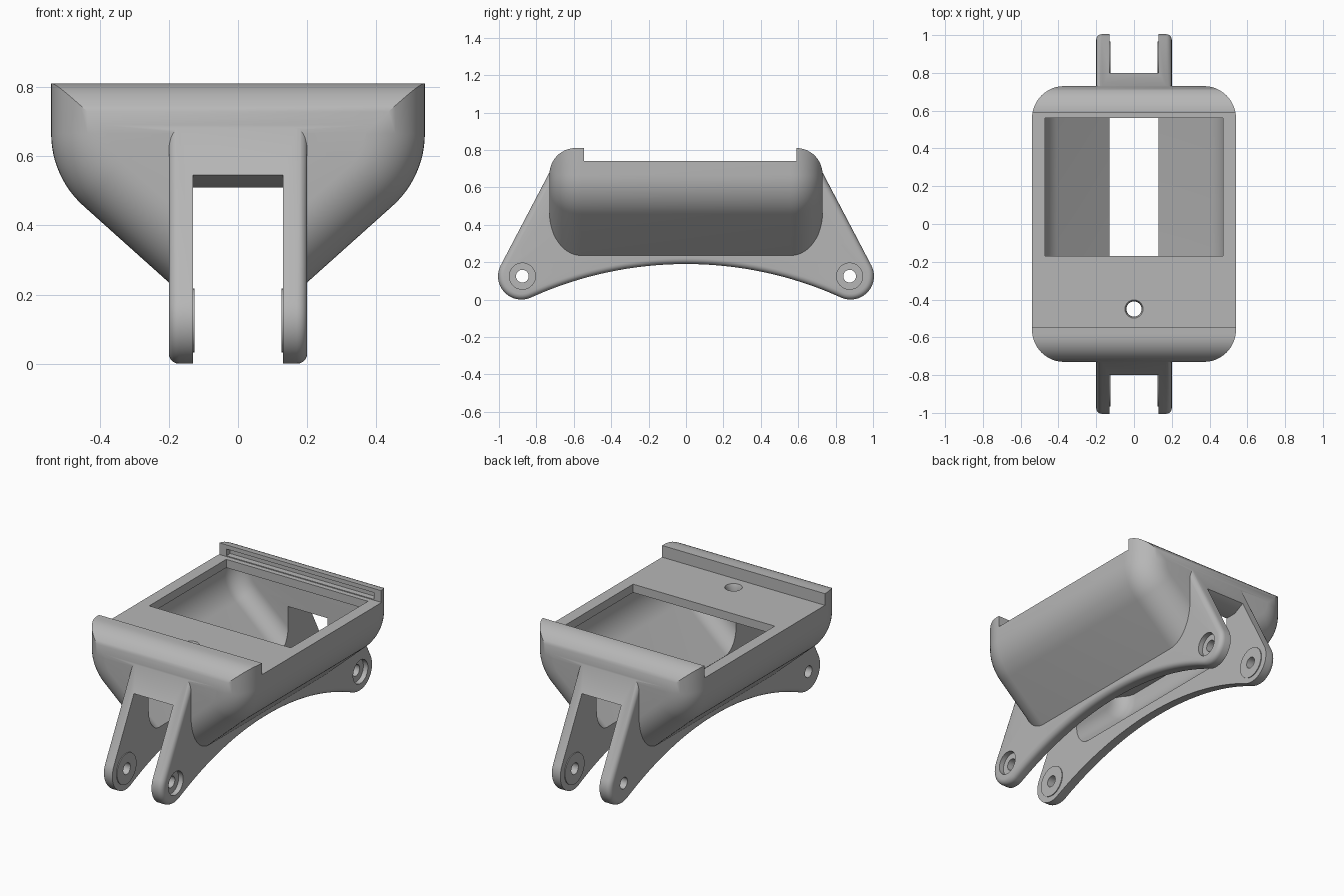
import bpy, bmesh, math
from mathutils import Matrix

if "Cube" in bpy.data.objects:
    bpy.data.objects.remove(bpy.data.objects["Cube"])

grey = bpy.data.materials.new("matte grey")
grey.diffuse_color = (0.47, 0.47, 0.47, 1)
grey.use_nodes = True
grey.node_tree.nodes["Principled BSDF"].inputs["Base Color"].default_value = grey.diffuse_color


def finish(name, bm):
    bmesh.ops.recalc_face_normals(bm, faces=bm.faces[:])
    me = bpy.data.meshes.new(name)
    bm.to_mesh(me)
    bm.free()
    me.materials.append(grey)
    ob = bpy.data.objects.new(name, me)
    bpy.context.collection.objects.link(ob)
    return ob


def loft(name, rings):
    """Skin a stack of equal rings and cap both ends."""
    bm = bmesh.new()
    rs = [[bm.verts.new(p) for p in r] for r in rings]
    n = len(rs[0])
    for a, b in zip(rs, rs[1:]):
        for i in range(n):
            bm.faces.new((a[i], a[(i + 1) % n], b[(i + 1) % n], b[i]))
    bm.faces.new(rs[0])
    bm.faces.new(rs[-1])
    return finish(name, bm)


def prism(name, yz, hx):
    return loft(name, [[(x, y, z) for y, z in yz] for x in (-hx, hx)])


def box(name, x, y0, y1, z0, z1):
    return prism(name, [(y0, z0), (y1, z0), (y1, z1), (y0, z1)], x)


def rod(name, axis, c, r1, r2, length):
    bm = bmesh.new()
    rot = Matrix.Rotation(math.pi / 2, 4, 'Y') if axis == 'X' else Matrix()
    bmesh.ops.create_cone(bm, cap_ends=True, segments=40, radius1=r1, radius2=r2,
                          depth=length, matrix=Matrix.Translation(c) @ rot)
    return finish(name, bm)


def combine(ob, tool, op):
    """Apply one boolean and discard the tool."""
    m = ob.modifiers.new("cut", 'BOOLEAN')
    m.operation, m.solver, m.object = op, 'EXACT', tool
    bpy.context.view_layer.objects.active = ob
    bpy.ops.object.modifier_apply(modifier=m.name)
    bpy.data.objects.remove(tool, do_unlink=True)


def hull(name, base, top, half, r, rt):
    """Tapered trough with rounded ends; base insets the whole cross-section."""
    half_rings = []
    for k in range(13):
        a = math.pi / 2 * k / 12
        y = half - r + r * math.cos(a)
        d = base + r * (1 - math.sin(a))
        t = max(0, y - (half - rt))
        dt = rt - math.sqrt(max(0, rt * rt - t * t))
        side = [(0.54 - d, top - dt)]
        rad = 0.28 - d
        for i in range(13):
            b = math.radians(48.2) * i / 12
            side.append((0.26 + rad * math.cos(b), 0.665 - rad * math.sin(b)))
        ex, ez = side[-1]
        x_end = 0.18 if base == 0 else 0.1
        side.append((x_end, ez - (ex - x_end) * 0.896))
        pts = side + [(-x, z) for x, z in reversed(side)]
        half_rings.append((y, pts))
    order = [(-y, p) for y, p in half_rings] + [(y, p) for y, p in reversed(half_rings)]
    return loft(name, [[(x, y, z) for x, z in p] for y, p in order])


# Trough-shaped body with raised end lips
body = hull("bracket_body", 0, 0.81, 0.73, 0.17, 0.14)

# Arched leg block: eye ends, slanted shoulders, curved underside
half = [(0.709, 0.72)]
for i in range(21):
    a = math.radians(28 + (-114.4 - 28) * i / 20)
    half.append((0.88 + 0.125 * math.cos(a), 0.125 + 0.125 * math.sin(a)))
end = math.asin(0.828 / 2.008)
for i in range(1, 16):
    a = end * (1 - i / 16)
    half.append((2.008 * math.sin(a), -1.818 + 2.008 * math.cos(a)))
legs = prism("legs", half + [(0, 0.19)] + [(-y, z) for y, z in reversed(half)], 0.2)
bev = legs.modifiers.new("round", 'BEVEL')
bev.width, bev.segments, bev.limit_method = 0.03, 5, 'ANGLE'
bev.angle_limit = math.radians(60)
bpy.context.view_layer.objects.active = legs
bpy.ops.object.modifier_apply(modifier=bev.name)
combine(body, legs, 'UNION')

# Hollow interior, channel between the legs, deck between the lips
combine(body, hull("cavity", 0.06, 0.69, 0.66, 0.1, 0.03), 'DIFFERENCE')
channel = [(-1.1, -0.1), (1.1, -0.1), (1.1, 0.695), (0.73, 0.51), (-0.73, 0.51), (-1.1, 0.695)]
combine(body, prism("channel", channel, 0.13), 'DIFFERENCE')
combine(body, box("deck_cut", 1, -0.545, 0.59, 0.74, 1), 'DIFFERENCE')

# Deck window, lip groove and countersunk screw hole
combine(body, box("window", 0.47, -0.17, 0.56, 0.6, 0.9), 'DIFFERENCE')
combine(body, box("lip_groove", 0.49, 0.57, 0.625, 0.745, 0.785), 'DIFFERENCE')
combine(body, rod("screw_hole", 'Z', (0, -0.45, 0.7), 0.04, 0.04, 0.2), 'DIFFERENCE')
combine(body, rod("countersink", 'Z', (0, -0.45, 0.735), 0.04, 0.052, 0.03), 'DIFFERENCE')

# Pivot eyes: inner bosses, through holes and outer counterbores
for y in (-0.875, 0.875):
    for s in (-1, 1):
        combine(body, rod("boss", 'X', (s * 0.135, y, 0.125), 0.092, 0.092, 0.02), 'UNION')
    combine(body, rod("pivot_hole", 'X', (0, y, 0.125), 0.034, 0.034, 1), 'DIFFERENCE')
    combine(body, rod("counterbore", 'X', (0.22, y, 0.125), 0.07, 0.07, 0.1), 'DIFFERENCE')

bpy.ops.object.select_all(action='DESELECT')
body.select_set(True)
bpy.context.view_layer.objects.active = body
bpy.ops.object.shade_smooth_by_angle(angle=math.radians(30))
